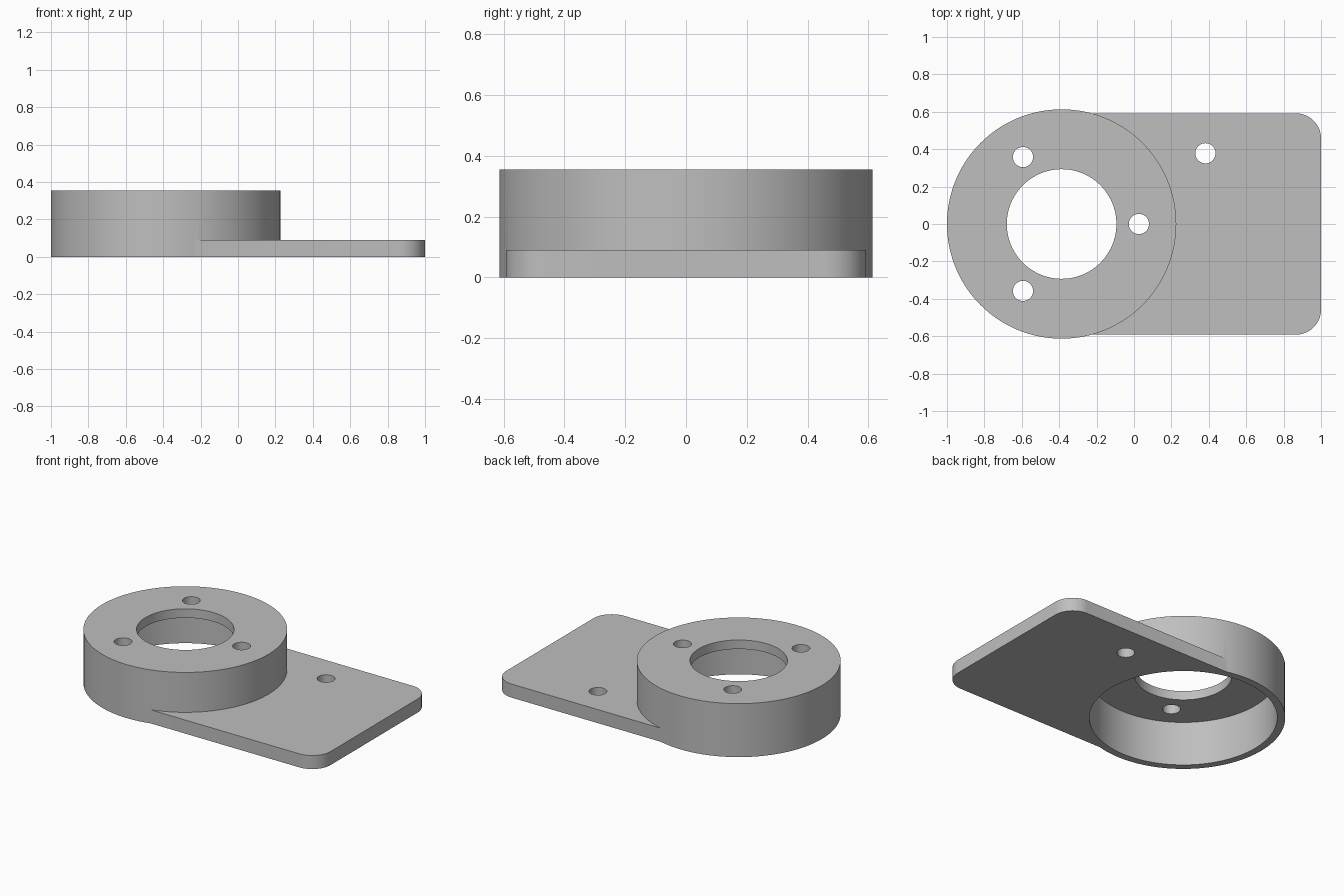
import bpy, bmesh
from math import cos, sin, pi, radians

cube = bpy.data.objects.get("Cube")
if cube:
    bpy.data.objects.remove(cube, do_unlink=True)

grey = bpy.data.materials.new("plain grey")
grey.use_nodes = True
colour = (0.52, 0.52, 0.52, 1)
grey.diffuse_color = colour
grey.node_tree.nodes["Principled BSDF"].inputs["Base Color"].default_value = colour

CUP_X, CUP_R, CUP_H = -0.387, 0.613, 0.355
PLATE_Y, PLATE_H, CORNER_R = 0.592, 0.09, 0.135
BORE_R, POCKET_R, LIP = 0.293, 0.565, 0.06
BOLT_CIRCLE, BOLT_R = 0.413, 0.054


def arc(cx, cy, r, start, end, steps):
    return [(cx + r * cos(a), cy + r * sin(a))
            for a in (start + (end - start) * i / steps for i in range(steps + 1))]


def circle(cx, cy, r, steps):
    return arc(cx, cy, r, 0, 2 * pi, steps)[:-1]


def prism(name, outline, z0, z1):
    """Extrude a closed outline from z0 up to z1."""
    bm = bmesh.new()
    face = bm.faces.new([bm.verts.new((x, y, z0)) for x, y in outline])
    top = bmesh.ops.extrude_face_region(bm, geom=[face])["geom"]
    bmesh.ops.translate(bm, vec=(0, 0, z1 - z0),
                        verts=[v for v in top if isinstance(v, bmesh.types.BMVert)])
    bmesh.ops.recalc_face_normals(bm, faces=bm.faces)
    mesh = bpy.data.meshes.new(name)
    bm.to_mesh(mesh)
    bm.free()
    mesh.materials.append(grey)
    obj = bpy.data.objects.new(name, mesh)
    bpy.context.collection.objects.link(obj)
    return obj


def combine(target, other, operation):
    """Apply a boolean, then drop the helper."""
    mod = target.modifiers.new(operation.lower(), 'BOOLEAN')
    mod.operation, mod.solver, mod.object = operation, 'EXACT', other
    bpy.context.view_layer.objects.active = target
    bpy.ops.object.modifier_apply(modifier=mod.name)
    bpy.data.objects.remove(other, do_unlink=True)


# Round cup joined to a flat plate with two rounded corners
bracket = prism("mounting_bracket", circle(CUP_X, 0, CUP_R, 128), 0, CUP_H)
c = CORNER_R
outline = ([(CUP_X, PLATE_Y), (CUP_X, -PLATE_Y)]
           + arc(1 - c, c - PLATE_Y, c, -pi / 2, 0, 16)
           + arc(1 - c, PLATE_Y - c, c, 0, pi / 2, 16))
combine(bracket, prism("plate", outline, 0, PLATE_H), 'UNION')

# Pocket from below and central bore through the lip
combine(bracket, prism("pocket_cutter", circle(CUP_X, 0, POCKET_R, 128),
                       -0.1, CUP_H - LIP), 'DIFFERENCE')
combine(bracket, prism("bore_cutter", circle(CUP_X, 0, BORE_R, 96),
                       0.1, CUP_H + 0.1), 'DIFFERENCE')

# Three bolt holes around the bore and one hole in the plate
holes = [(CUP_X + BOLT_CIRCLE * cos(radians(a)), BOLT_CIRCLE * sin(radians(a)))
         for a in (0, 120, 240)] + [(0.382, 0.378)]
for x, y in holes:
    combine(bracket, prism("hole_cutter", circle(x, y, BOLT_R, 40),
                           -0.1, CUP_H + 0.1), 'DIFFERENCE')

# Smooth curved walls, crisp edges
bpy.ops.object.select_all(action='DESELECT')
bracket.select_set(True)
bpy.context.view_layer.objects.active = bracket
bpy.ops.object.shade_smooth_by_angle(angle=radians(30))
